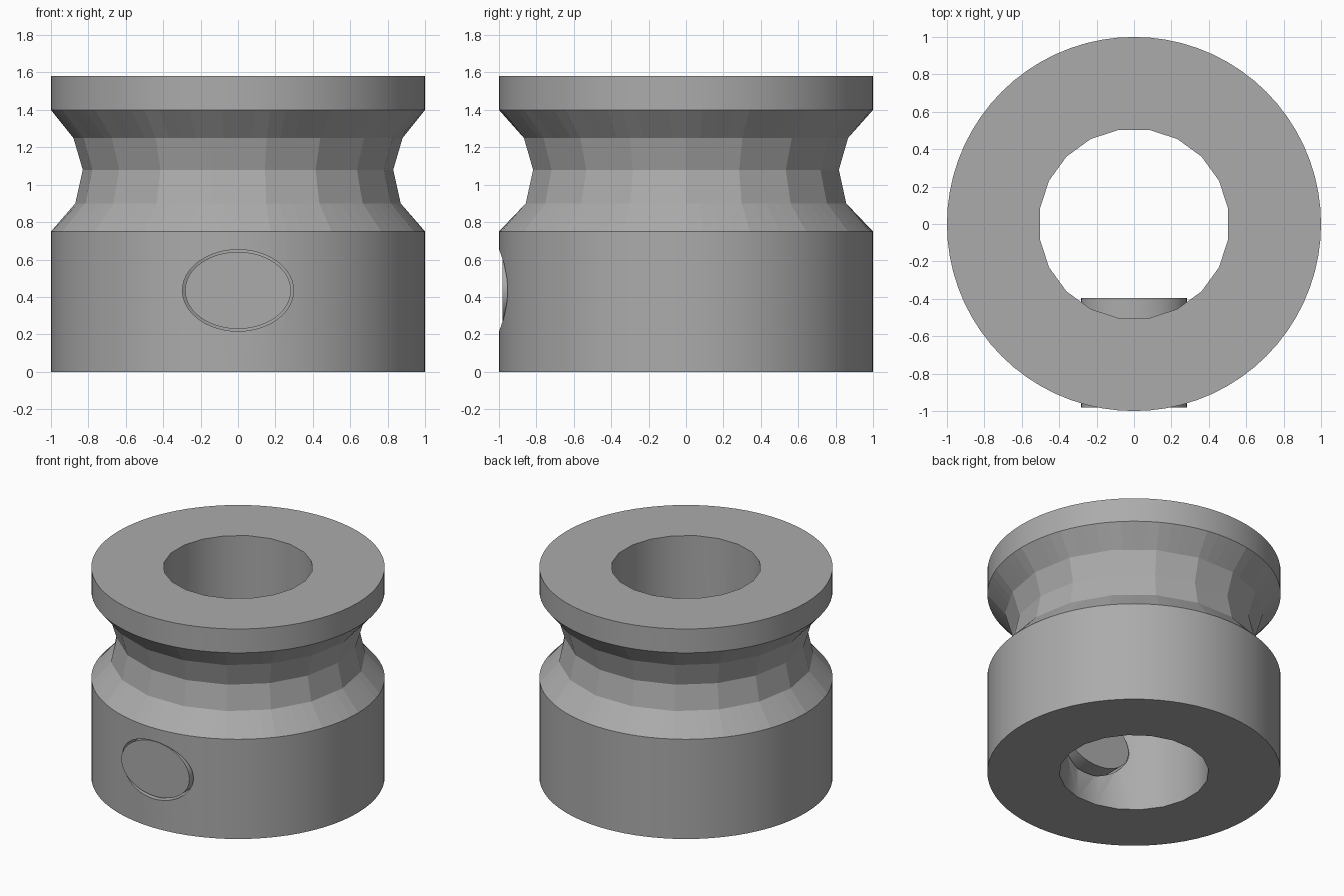
import bpy, bmesh
from math import pi, sin, cos, radians
from mathutils import Matrix

cube = bpy.data.objects.get("Cube")
if cube:
    bpy.data.objects.remove(cube)

metal = bpy.data.materials.new("plain grey metal")
metal.use_nodes = True
grey = (0.41, 0.41, 0.41, 1)
metal.diffuse_color = grey
metal.node_tree.nodes["Principled BSDF"].inputs["Base Color"].default_value = grey


def add_object(name, bm):
    bmesh.ops.recalc_face_normals(bm, faces=bm.faces)
    mesh = bpy.data.meshes.new(name)
    bm.to_mesh(mesh)
    bm.free()
    obj = bpy.data.objects.new(name, mesh)
    bpy.context.collection.objects.link(obj)
    mesh.materials.append(metal)
    return obj


def cylinder(name, sides, depth, matrix):
    bm = bmesh.new()
    bmesh.ops.create_cone(bm, cap_ends=True, segments=sides, radius1=1,
                          radius2=1, depth=depth, matrix=matrix)
    return add_object(name, bm)


def select_only(obj):
    bpy.ops.object.select_all(action='DESELECT')
    obj.select_set(True)
    bpy.context.view_layer.objects.active = obj


def cut(obj, cutter):
    mod = obj.modifiers.new("cut", 'BOOLEAN')
    mod.operation = 'DIFFERENCE'
    mod.solver = 'EXACT'
    mod.object = cutter
    select_only(obj)
    bpy.ops.object.modifier_apply(modifier=mod.name)
    bpy.data.objects.remove(cutter)


# Pulley body: round hub and flange with a coarser, 18-sided cord groove
STEPS, FACET = 72, radians(20)
profile = [(1, 0, False), (1, 0.75, False), (0.87, 0.9, True), (0.83, 1.08, True),
           (0.88, 1.25, True), (1, 1.4, False), (1, 1.58, False)]
bm = bmesh.new()
rings = []
for radius, z, faceted in profile:
    ring = []
    for i in range(STEPS):
        a = 2 * pi * i / STEPS
        r = radius
        if faceted:
            r *= cos(FACET / 2) / cos(a % FACET - FACET / 2)
        ring.append(bm.verts.new((r * cos(a), r * sin(a), z)))
    rings.append(ring)
for low, high in zip(rings, rings[1:]):
    for i in range(STEPS):
        j = (i + 1) % STEPS
        bm.faces.new((low[i], low[j], high[j], high[i]))
bm.faces.new(rings[0])
bm.faces.new(rings[-1])
body = add_object("pulley_body", bm)

# Shaft bore
cut(body, cylinder("bore_cutter", 20, 3, Matrix.Translation((0, 0, 0.8))
                   @ Matrix.Rotation(pi / 20, 4, 'Z') @ Matrix.Diagonal((0.51, 0.51, 1, 1))))


# Oval screw hole through the front wall, and the set screw inside it
def oval(name, rx, rz, front, back):
    place = (Matrix.Translation((0, (front + back) / 2, 0.435))
             @ Matrix.Rotation(pi / 2, 4, 'X') @ Matrix.Diagonal((rx, rz, 1, 1)))
    return cylinder(name, 48, back - front, place)


cut(body, oval("hole_cutter", 0.297, 0.218, -1.2, -0.2))
screw = oval("set_screw", 0.283, 0.206, -0.982, -0.395)

# Smooth round walls, flat facets in the groove
for obj in (body, screw):
    select_only(obj)
    bpy.ops.object.shade_smooth_by_angle(angle=radians(30))
for face in body.data.polygons:
    c = face.center
    if 0.76 < c.z < 1.39 and c.xy.length > 0.7:
        face.use_smooth = False
